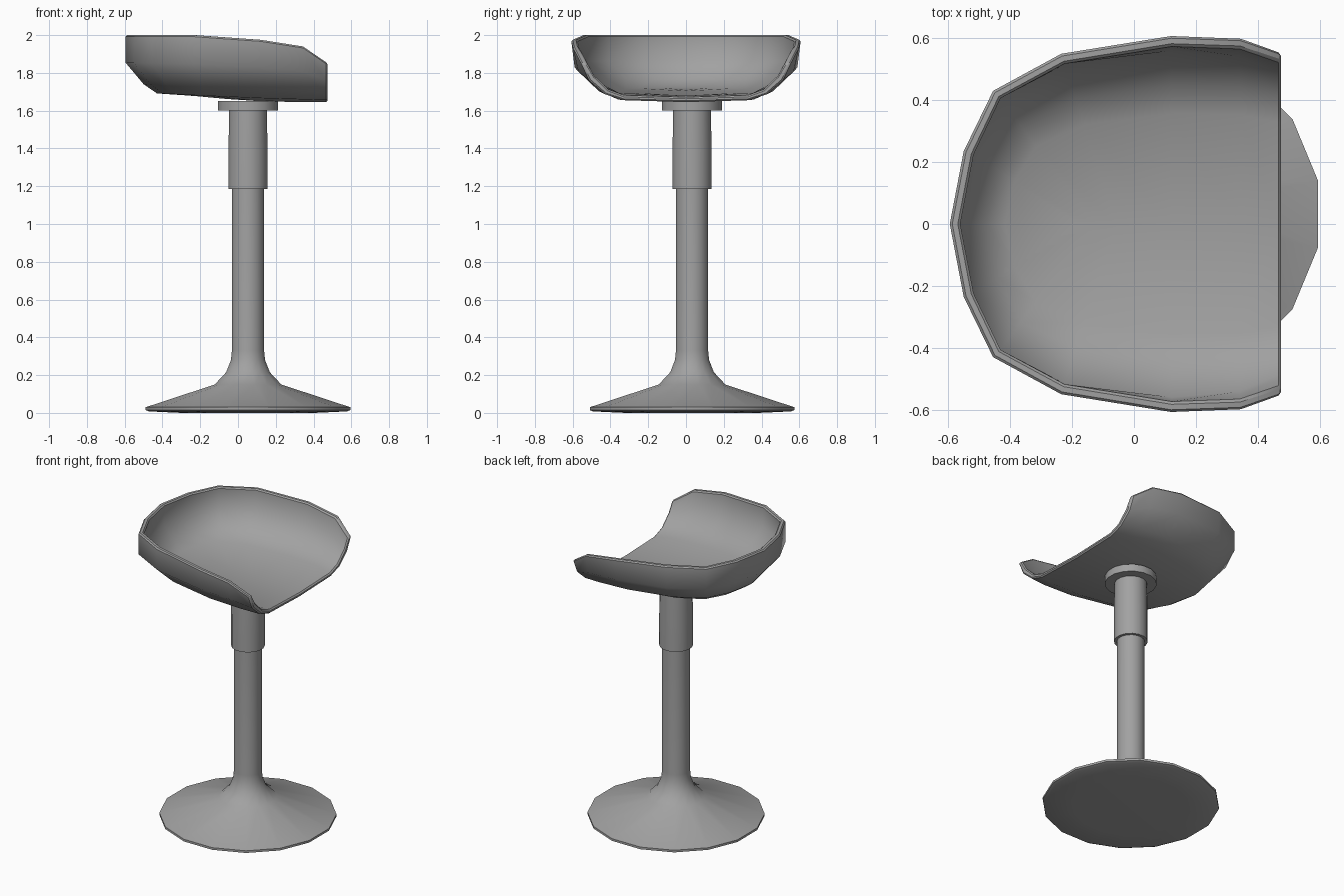
import bpy, bmesh, math
from mathutils import Vector

cube = bpy.data.objects.get("Cube")
if cube:
    bpy.data.objects.remove(cube, do_unlink=True)

# One plain grey for the whole stool
grey = bpy.data.materials.new("plain grey")
grey.use_nodes = True
colour = (0.36, 0.36, 0.36, 1)
grey.diffuse_color = colour
grey.node_tree.nodes["Principled BSDF"].inputs["Base Color"].default_value = colour


def finish(name, bm, angle):
    bmesh.ops.recalc_face_normals(bm, faces=bm.faces)
    mesh = bpy.data.meshes.new(name)
    bm.to_mesh(mesh)
    bm.free()
    mesh.materials.append(grey)
    obj = bpy.data.objects.new(name, mesh)
    bpy.context.collection.objects.link(obj)
    bpy.ops.object.select_all(action="DESELECT")
    obj.select_set(True)
    bpy.context.view_layer.objects.active = obj
    bpy.ops.object.shade_smooth_by_angle(angle=math.radians(angle))
    return obj


def turned(name, profile, sides=16, centre=(0.053, 0.032)):
    """Closed body of revolution from (radius, height) pairs, bottom to top."""
    bm = bmesh.new()
    rings = []
    for radius, z in profile:
        ring = []
        for i in range(sides):
            a = math.tau * (i + 0.5) / sides
            ring.append(bm.verts.new((centre[0] + radius * math.cos(a),
                                      centre[1] + radius * math.sin(a), z)))
        rings.append(ring)
    for low, high in zip(rings, rings[1:]):
        for i in range(sides):
            j = (i + 1) % sides
            bm.faces.new((low[i], low[j], high[j], high[i]))
    bm.faces.new(rings[0])
    bm.faces.new(rings[-1])
    return finish(name, bm, 40)


# Flared foot running up into the shaft
turned("base_and_shaft", [(0.36, 0), (0.535, 0.008), (0.552, 0.015), (0.552, 0.03),
                          (0.18, 0.15), (0.118, 0.215), (0.092, 0.28),
                          (0.087, 0.33), (0.087, 1.25)])
# Outer sleeve and mounting plate below the seat
turned("sleeve", [(0.105, 1.185), (0.105, 1.4), (0.102, 1.61)])
turned("mounting_plate", [(0.162, 1.6), (0.162, 1.65)])

# Seat shell: rim point, spine position and upper wall flare per rib
ribs = [((0.475, 0.555, 1.85), (0.475, 1.645), 0.92),
        ((0.345, 0.6, 1.94), (0.345, 1.645), 0.95),
        ((0.12, 0.608, 1.975), (0.12, 1.65), 0.97),
        ((-0.235, 0.55, 2), (-0.06, 1.662), 0.99),
        ((-0.455, 0.43, 2), (-0.13, 1.67), 1),
        ((-0.55, 0.235, 2), (-0.17, 1.674), 1),
        ((-0.595, 0, 2), (-0.18, 1.675), 1)]

bm = bmesh.new()
for side in (1, -1):
    columns = []
    for rim, (sx, sz), flare in ribs:
        spine = Vector((sx, 0, sz))
        reach = Vector(rim) - spine
        column = []
        for out, up in ((0, 0), (0.6, 0.05), (0.77, 0.2), (flare, 0.55), (1, 1)):
            p = spine + Vector((reach.x * out, reach.y * out * side, reach.z * up))
            column.append(bm.verts.new(p))
        columns.append(column)
    for a, b in zip(columns, columns[1:]):
        for k in range(len(a) - 1):
            bm.faces.new((a[k], b[k], b[k + 1], a[k + 1]))
bmesh.ops.remove_doubles(bm, verts=bm.verts, dist=0.0005)
bmesh.ops.recalc_face_normals(bm, faces=bm.faces)
# Make the floor face upward so the thickness grows inward
bm.faces.ensure_lookup_table()
if bm.faces[0].normal.z < 0:
    bmesh.ops.reverse_faces(bm, faces=bm.faces)

# Offset an inner skin and bridge the open edge into a rim
bm.normal_update()
outer = list(bm.verts)
border = [e for e in bm.edges if e.is_boundary]
inner = {}
for v in outer:
    step = v.normal * 0.034
    if v.is_boundary:
        step.z = 0
        if v.co.x > 0.47:
            step.x = 0
    inner[v] = bm.verts.new(v.co + step)
for f in list(bm.faces):
    bm.faces.new([inner[v] for v in f.verts])
for e in border:
    a, b = e.verts
    bm.faces.new((a, b, inner[b], inner[a]))
# Keep the front cut level with the thickness at the floor
for v in outer:
    if v.co.x > 0.47 and v.co.z < 1.8:
        inner[v].co.z += 0.026
seat = finish("seat", bm, 50)
bevel = seat.modifiers.new("rounded rim", "BEVEL")
bevel.width = 0.008
bevel.segments = 1
bevel.limit_method = "ANGLE"
bevel.angle_limit = math.radians(55)
